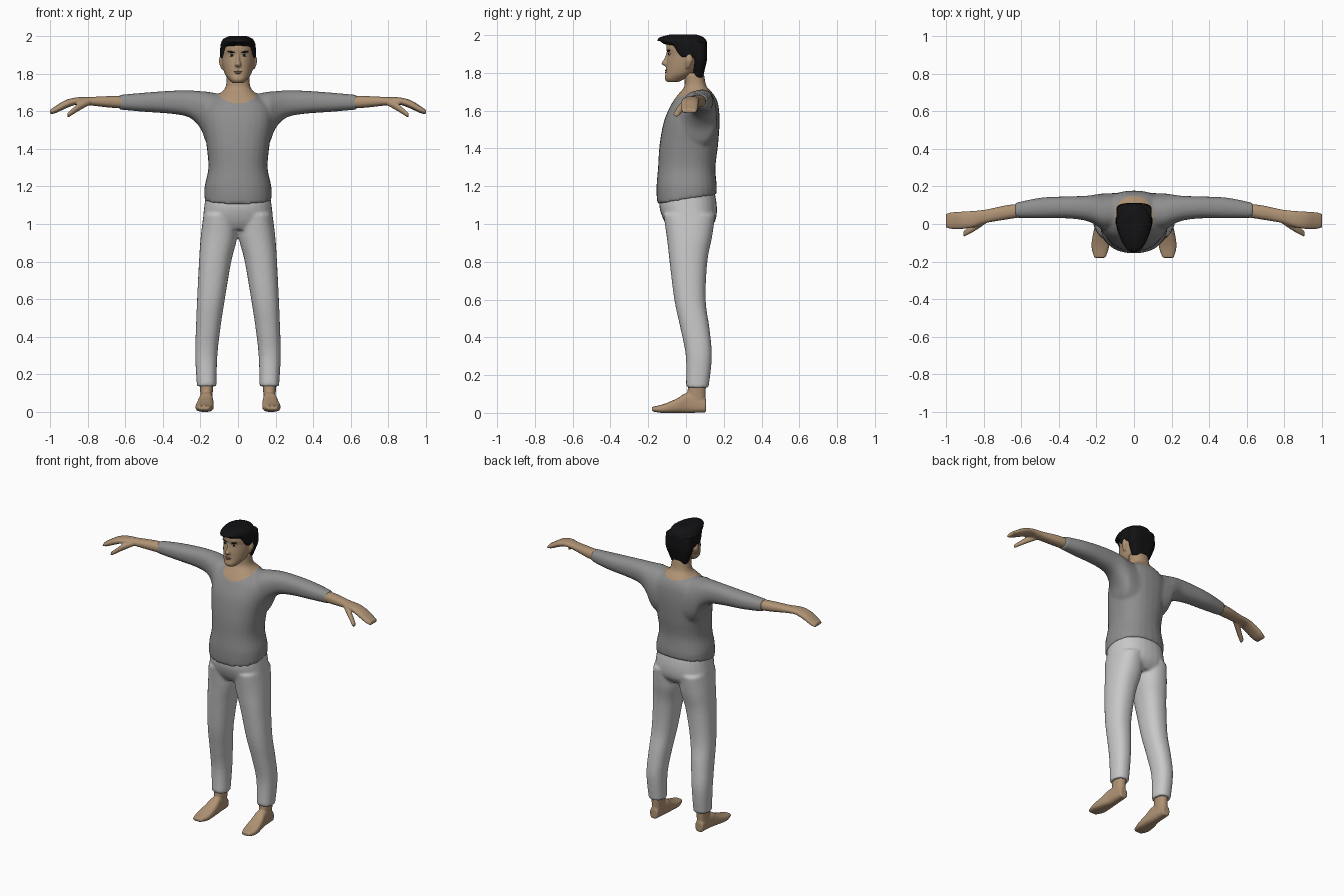
import bpy, bmesh, math
from mathutils import Vector
from mathutils.bvhtree import BVHTree

if "Cube" in bpy.data.objects:
    bpy.data.objects.remove(bpy.data.objects["Cube"])


def material(name, r, g, b):
    m = bpy.data.materials.new(name)
    m.use_nodes = True
    m.diffuse_color = (r, g, b, 1)
    m.node_tree.nodes["Principled BSDF"].inputs["Base Color"].default_value = (r, g, b, 1)
    return m


SKIN = material("tan skin", .43, .29, .175)
SHIRT = material("grey shirt cloth", .27, .27, .27)
PANTS = material("light grey trouser cloth", .58, .58, .58)
BLACK = material("black hair", .006, .006, .007)
WHITE = material("eye white", .6, .57, .53)
LIP = material("lip brown", .27, .16, .11)


def spline(a, b, c, d, t):
    """Smooth step between two rings, using their neighbours."""
    return [q + .5 * t * (r - p + t * (2 * p - 5 * q + 4 * r - s + t * (3 * (q - r) + s - p)))
            for p, q, r, s in zip(a, b, c, d)]


def loft(bm, axis, rows, side=1, power=2.3, sides=28, steps=4):
    """Closed tube; each row is position, then low and high limits on the other two axes."""
    rows = [list(r) for r in rows]
    padded = [rows[0]] + rows + [rows[-1]]
    fine = []
    for i in range(len(rows) - 1):
        fine += [spline(*padded[i:i + 4], k / steps) for k in range(steps)]
    rings = []
    for a, u0, u1, v0, v1 in fine + [rows[-1]]:
        ring = []
        for k in range(sides):
            t = math.tau * k / sides
            c, s = math.cos(t), math.sin(t)
            u = (u0 + u1) / 2 + (u1 - u0) / 2 * math.copysign(abs(c) ** (2 / power), c)
            v = (v0 + v1) / 2 + (v1 - v0) / 2 * math.copysign(abs(s) ** (2 / power), s)
            x, y, z = {"x": (a, u, v), "y": (u, a, v), "z": (u, v, a)}[axis]
            ring.append(bm.verts.new((x * side, y, z)))
        rings.append(ring)
    for lo, hi in zip(rings, rings[1:]):
        for k in range(sides):
            j = (k + 1) % sides
            bm.faces.new((lo[k], lo[j], hi[j], hi[k]))
    bm.faces.new(rings[0])
    bm.faces.new(rings[-1])


def sym(rows):
    """Rows of height, half width, front, back."""
    return [(z, -w, w, f, b) for z, w, f, b in rows]


def finish(name, bm, mat, voxel, rounds, mirror=False, warp=None):
    """Fuse the overlapping tubes into one soft skin."""
    if warp:
        for v in bm.verts:
            warp(v.co)
    bmesh.ops.recalc_face_normals(bm, faces=bm.faces)
    me = bpy.data.meshes.new(name)
    bm.to_mesh(me)
    bm.free()
    ob = bpy.data.objects.new(name, me)
    bpy.context.collection.objects.link(ob)
    rm = ob.modifiers.new("fuse", "REMESH")
    rm.mode, rm.voxel_size = "VOXEL", voxel
    sm = ob.modifiers.new("soften", "SMOOTH")
    sm.factor, sm.iterations = .5, rounds
    if mirror:
        ob.modifiers.new("mirror", "MIRROR")
    baked = bpy.data.meshes.new_from_object(ob.evaluated_get(bpy.context.evaluated_depsgraph_get()))
    ob.modifiers.clear()
    ob.data = baked
    baked.materials.clear()
    baked.materials.append(mat)
    baked.polygons.foreach_set("material_index", [0] * len(baked.polygons))
    baked.shade_smooth()
    return ob


# Shirt with neck: torso, two sleeves
bm = bmesh.new()


def hem(co):
    if co.z < 1.2 and abs(co.x) < .25:
        co.z += .16 * co.y


loft(bm, "z", sym([
    (1.13, .18, -.152, .162), (1.2, .178, -.156, .163), (1.3, .158, -.148, .156),
    (1.42, .168, -.14, .17), (1.54, .185, -.118, .178), (1.62, .18, -.085, .173),
    (1.665, .14, -.058, .16), (1.7, .092, -.03, .135), (1.73, .066, -.008, .108),
    (1.8, .06, -.01, .095)]))
for side in (1, -1):
    loft(bm, "x", [
        (.08, -.04, .165, 1.38, 1.69), (.16, -.035, .163, 1.42, 1.705), (.2, -.008, .158, 1.51, 1.708),
        (.26, .018, .15, 1.568, 1.712), (.36, .03, .147, 1.588, 1.71), (.5, .03, .14, 1.598, 1.7),
        (.635, .033, .112, 1.61, 1.688)], side)
upper = finish("shirt_and_neck", bm, SHIRT, .009, 5, warp=hem)
upper.data.materials.append(SKIN)

# Scooped neckline: cut clean edges, then colour the skin above them
bm = bmesh.new()
bm.from_mesh(upper.data)
planes = []
for t in (-.1, -.06, -.02, .02, .06, .1):
    point, normal = Vector((t, -.06, 1.645 + 3 * t * t)), Vector((-6 * t, -.17, 1))
    planes.append((point, normal))
    near = [f for f in bm.faces if f.calc_center_median().z > 1.6 and abs(f.calc_center_median().x) < .16]
    geom = near + list({e for f in near for e in f.edges}) + list({v for f in near for v in f.verts})
    bmesh.ops.bisect_plane(bm, geom=geom, plane_co=point, plane_no=normal)
for f in bm.faces:
    c = f.calc_center_median()
    if abs(c.x) < .16 and all((c - p).dot(n) > 0 for p, n in planes):
        f.material_index = 1
bm.to_mesh(upper.data)
bm.free()

# Trousers: pelvis and two legs
bm = bmesh.new()
loft(bm, "z", sym([(.97, .15, -.085, .12), (1.02, .184, -.118, .157), (1.1, .179, -.142, .163),
                   (1.2, .165, -.13, .145)]))
for side in (1, -1):
    loft(bm, "z", [
        (.135, .115, .219, 0, .12), (.3, .11, .228, -.001, .137), (.45, .093, .224, -.03, .124),
        (.6, .07, .218, -.062, .104), (.8, .036, .208, -.087, .113), (.93, .004, .199, -.102, .138),
        (1.05, .004, .184, -.12, .155)], side)
finish("trousers", bm, PANTS, .009, 5)

# Forearms and mitten hands with a thumb
bm = bmesh.new()
loft(bm, "x", [
    (.6, .036, .108, 1.615, 1.682), (.68, .024, .1, 1.62, 1.682), (.79, .005, .077, 1.632, 1.677),
    (.86, -.018, .07, 1.636, 1.675), (.92, -.027, .066, 1.615, 1.66), (.97, -.027, .063, 1.592, 1.63),
    (1.002, -.02, .055, 1.584, 1.609)])
loft(bm, "x", [(.79, .002, .035, 1.635, 1.665), (.85, -.038, .002, 1.602, 1.642),
               (.91, -.07, -.038, 1.564, 1.591)])
finish("forearms_and_hands", bm, SKIN, .006, 3, mirror=True)

# Bare feet
bm = bmesh.new()
loft(bm, "z", [(.02, .138, .2, 0, .105), (.08, .136, .2, .005, .104), (.16, .13, .205, .012, .106)])
loft(bm, "y", [
    (-.18, .152, .212, .008, .032), (-.12, .132, .227, -.001, .046), (-.05, .13, .218, -.001, .075),
    (.01, .134, .205, -.001, .105), (.107, .142, .198, .003, .07)], power=2.8)
finish("feet", bm, SKIN, .006, 3, mirror=True)


def egg(co):
    """Narrow the head toward the face."""
    co.x *= 1 - .25 * min(1, max(0, -co.y / .13))


# Head with nose, chin and ears
bm = bmesh.new()
loft(bm, "z", sym([
    (1.752, .034, -.1, -.04), (1.77, .054, -.113, -.005), (1.8, .074, -.108, .04),
    (1.85, .086, -.104, .08), (1.9, .09, -.097, .095), (1.925, .09, -.104, .1),
    (1.96, .086, -.098, .096), (1.985, .06, -.06, .07)]))
loft(bm, "z", sym([(1.91, .01, -.103, -.07), (1.875, .013, -.115, -.07), (1.85, .022, -.13, -.07),
                   (1.836, .015, -.113, -.07)]))
for side in (1, -1):
    loft(bm, "z", [(1.9, .075, .095, .005, .03), (1.865, .075, .102, -.004, .036),
                   (1.825, .07, .088, -.002, .018)], side)
head = finish("head", bm, SKIN, .005, 2, warp=egg)

# Short hair: swept cap, temples and nape
bm = bmesh.new()


def sweep(co):
    egg(co)
    if co.y < 0 and co.z < 1.96:
        co.z -= .1 * co.y


loft(bm, "z", sym([(1.94, .092, -.115, .11), (1.965, .093, -.15, .11), (1.988, .078, -.14, .094),
                   (2.003, .045, -.085, .055)]))
loft(bm, "z", sym([(1.775, .058, .04, .09), (1.82, .076, .036, .1), (1.88, .094, .032, .112),
                   (1.96, .092, .02, .11)]), power=3)
loft(bm, "z", sym([(1.882, .093, -.035, .06), (1.91, .097, -.055, .06), (1.96, .094, -.08, .06)]), power=5)
finish("hair", bm, BLACK, .005, 2, warp=sweep)

# Facial features set on the head surface
tree = BVHTree.FromPolygons([v.co for v in head.data.vertices], [p.vertices for p in head.data.polygons])


def feature(name, x, z, size, mat, tilt=0, out=0):
    hit = tree.ray_cast(Vector((x, -1, z)), Vector((0, 1, 0)))[0]
    bpy.ops.mesh.primitive_uv_sphere_add(segments=16, ring_count=8, location=(x, hit.y - out, z))
    ob = bpy.context.object
    ob.name, ob.scale = name, size
    ob.rotation_euler = (0, tilt, math.copysign(.35, x) if x else 0)
    ob.data.materials.append(mat)
    ob.data.shade_smooth()


for label, side in (("left", 1), ("right", -1)):
    feature(label + "_eye", side * .035, 1.9, (.015, .004, .007), WHITE)
    feature(label + "_iris", side * .034, 1.9, (.007, .003, .007), BLACK, out=.003)
    feature(label + "_eyebrow", side * .036, 1.917, (.021, .005, .005), BLACK, side * -.15)
feature("upper_lip", 0, 1.813, (.024, .005, .004), LIP)
feature("lower_lip", 0, 1.804, (.019, .005, .004), LIP)
